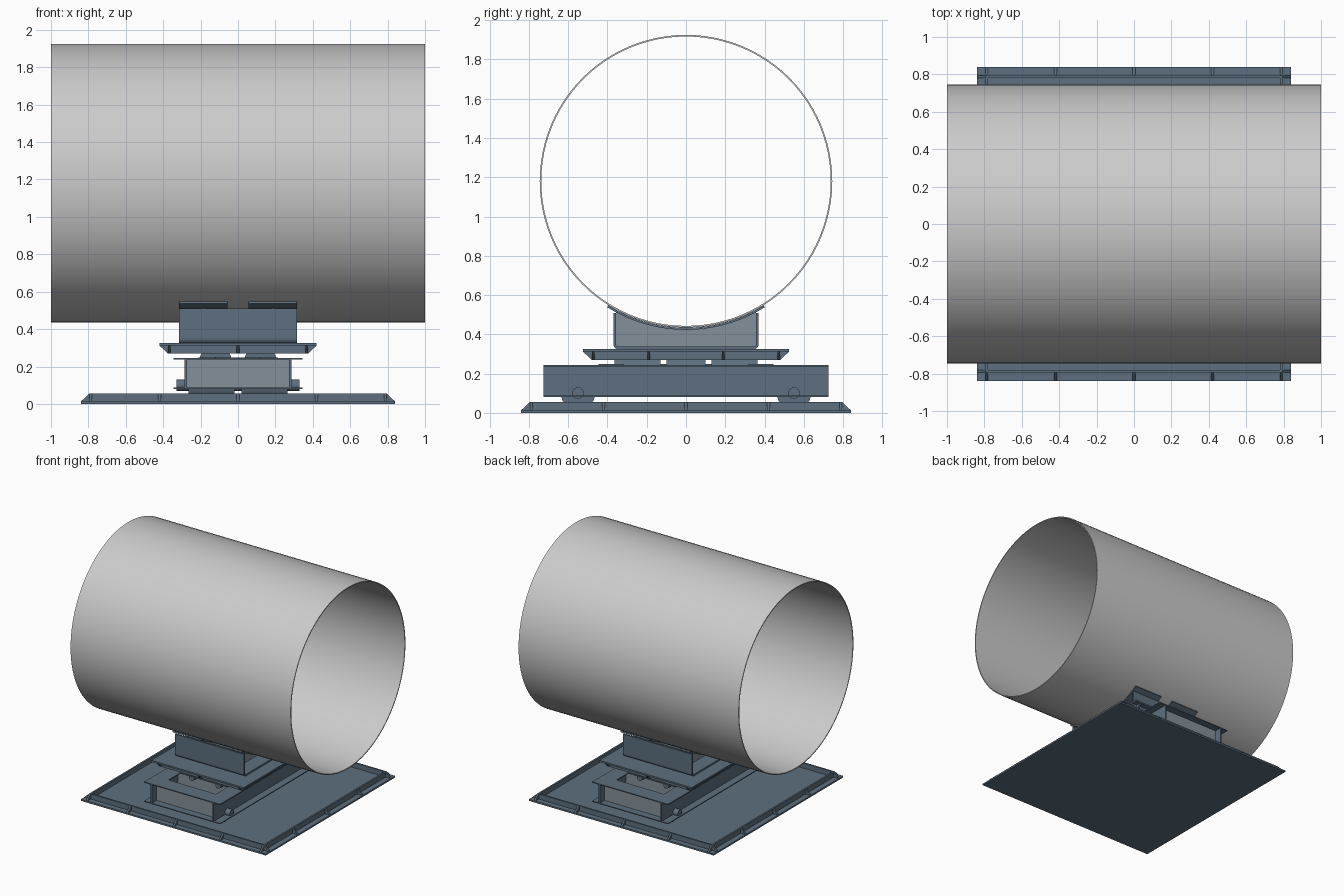
import bpy, bmesh
from math import sin, cos, pi, radians, sqrt
from mathutils import Matrix, Vector

if "Cube" in bpy.data.objects:
    bpy.data.objects.remove(bpy.data.objects["Cube"])


def material(name, rgb):
    m = bpy.data.materials.new(name)
    m.diffuse_color = (*rgb, 1)
    m.use_nodes = True
    m.node_tree.nodes["Principled BSDF"].inputs["Base Color"].default_value = m.diffuse_color
    return m


STEEL = material("blue_steel", (0.11, 0.16, 0.21))
PALE = material("pale_steel", (0.23, 0.28, 0.32))
PIPE_Z = 1.18


def finish(name, bm, mat=None, smooth=False):
    bmesh.ops.recalc_face_normals(bm, faces=bm.faces)
    me = bpy.data.meshes.new(name)
    bm.to_mesh(me)
    bm.free()
    ob = bpy.data.objects.new(name, me)
    bpy.context.collection.objects.link(ob)
    if mat:
        me.materials.append(mat)
    if smooth:
        bpy.ops.object.select_all(action='DESELECT')
        ob.select_set(True)
        bpy.context.view_layer.objects.active = ob
        bpy.ops.object.shade_smooth_by_angle(angle=radians(30))
    return ob


def box(bm, x0, x1, y0, y1, z0, z1):
    m = Matrix.Translation(((x0 + x1) / 2, (y0 + y1) / 2, (z0 + z1) / 2))
    m = m @ Matrix.Diagonal((x1 - x0, y1 - y0, z1 - z0, 1))
    bmesh.ops.create_cube(bm, size=1, matrix=m)


def prism(bm, pts, along):
    """Extrude a closed outline of 3D points by a vector."""
    face = bm.faces.new([bm.verts.new(p) for p in pts])
    ext = bmesh.ops.extrude_face_region(bm, geom=[face])
    moved = [v for v in ext["geom"] if isinstance(v, bmesh.types.BMVert)]
    bmesh.ops.translate(bm, verts=moved, vec=Vector(along))


def cylinder(bm, axis, a, b, c, d, r, n):
    """Cylinder from a to b on the axis; c = other horizontal centre, d = z."""
    mid = (a + b) / 2
    if axis == 'x':
        m = Matrix.Translation((mid, c, d)) @ Matrix.Rotation(pi / 2, 4, 'Y')
    else:
        m = Matrix.Translation((c, mid, d)) @ Matrix.Rotation(pi / 2, 4, 'X')
    bmesh.ops.create_cone(bm, cap_ends=True, segments=n, radius1=r, radius2=r,
                          depth=b - a, matrix=m)


# Plate with a raised rim and triangular gussets; up=-1 hangs the rim below
def tray(name, hx, hy, z, up, gx, gy):
    bm = bmesh.new()
    t, h, inset, w = 0.013, 0.042, 0.045, 0.014
    za, zb = z + up * t, z + up * (t + h)
    box(bm, -hx, hx, -hy, hy, min(z, za), max(z, za))
    rx, ry = hx - inset, hy - inset
    lo, hi = min(za, zb), max(za, zb)
    for s in (-1, 1):
        a, b = sorted((s * rx, s * (rx - w)))
        box(bm, a, b, -ry, ry, lo, hi)
        a, b = sorted((s * ry, s * (ry - w)))
        box(bm, -rx, rx, a, b, lo, hi)
        for g in gx + [rx - 0.007, -rx + 0.007]:
            prism(bm, [(g - .007, s * ry, za), (g - .007, s * hy, za),
                       (g - .007, s * ry, zb)], (.014, 0, 0))
        for g in gy + [ry - 0.007, -ry + 0.007]:
            prism(bm, [(s * rx, g - .007, za), (s * hx, g - .007, za),
                       (s * rx, g - .007, zb)], (0, .014, 0))
    finish(name, bm, STEEL)


tray("base_tray", 0.84, 0.84, 0.0, 1, [-.42, 0, .42], [-.42, 0, .42])
tray("upper_tray", 0.42, 0.525, 0.325, -1, [0], [-.19, .19])

# Rolling frame: I-beams lengthways, across the ends and across the middle
Z0, Z1, FL = 0.08, 0.245, 0.008
WX, WY, CY, HF = 0.28, 0.66, 0.38, 0.065
bm = bmesh.new()
for s in (-1, 1):
    box(bm, s * WX - .006, s * WX + .006, -.725, .725, Z0, Z1)
    for z in (Z0, Z1 - FL):
        box(bm, s * WX - HF, s * WX + HF, -.725, .725, z, z + FL)
finish("frame_side_beams", bm, STEEL)

bm = bmesh.new()
for s in (-1, 1):
    for y, dz in ((WY, 0), (CY, .004)):
        for z in (Z0 + dz, Z1 - FL + dz):
            box(bm, -WX + HF, WX - HF, s * y - HF, s * y + HF, z, z + FL)
finish("frame_cross_flanges", bm, STEEL)

bm = bmesh.new()
for y in (-WY, WY, -CY, CY):
    box(bm, -WX, WX, y - .006, y + .006, Z0 + .002, Z1 - .002)
finish("frame_cross_webs", bm, PALE)

# Lower rollers turn on x pins, upper rollers on y pins
R = 0.087
bm = bmesh.new()
pins = bmesh.new()
for s in (-1, 1):
    for a, b in ((-.265, -.02), (.02, .265)):
        cylinder(bm, 'x', a, b, s * .55, .1, R, 32)
    cylinder(pins, 'x', -.33, .33, s * .55, .1, .03, 16)
    for a, b in ((-.365, -.13), (-.1, .1), (.13, .365)):
        cylinder(bm, 'y', a, b, s * .12, .225, R, 32)
    cylinder(pins, 'y', -.43, .43, s * .12, .225, .025, 16)
finish("rollers", bm, STEEL, True)
finish("roller_pins", pins, STEEL, True)

# Saddle: U-shaped channel with rounded lower corners
def u_outline(y, z, r):
    pts = [(-y, .51)]
    for s in (-1, 1):
        arc = [(s * (y - r + r * cos(a)), z + r - r * sin(a))
               for a in (0, pi / 8, pi / 4, 3 * pi / 8, pi / 2)]
        pts += arc if s < 0 else arc[::-1]
    return pts + [(y, .51)]


bm = bmesh.new()
outline = u_outline(.37, .325, .025) + u_outline(.357, .338, .012)[::-1]
prism(bm, [(-.315, y, z) for y, z in outline], (.63, 0, 0))
finish("saddle_channel", bm, STEEL)

# Curved-top webs across the channel
bm = bmesh.new()
ys = [.357 - .714 * i / 24 for i in range(25)]
web = [(-.357, .338), (.357, .338)] + \
      [(y, PIPE_Z - sqrt(.757 ** 2 - y * y)) for y in ys]
for x in (-.185, .185):
    prism(bm, [(x - .007, y, z) for y, z in web], (.014, 0, 0))
finish("saddle_webs", bm, PALE)

# Curved pads between saddle and pipe
bm = bmesh.new()
angles = [radians(-32 + 64 * i / 24) for i in range(25)]
pad = [(r * sin(a), PIPE_Z - r * cos(a))
       for r, seq in ((.746, angles), (.757, angles[::-1])) for a in seq]
for x in (-.315, .055):
    prism(bm, [(x, y, z) for y, z in pad], (.26, 0, 0))
finish("saddle_pads", bm, STEEL, True)

# Open thin-walled pipe
bm = bmesh.new()
N = 96
rings = [[bm.verts.new((x, r * sin(2 * pi * i / N), PIPE_Z + r * cos(2 * pi * i / N)))
          for i in range(N)]
         for x, r in ((-1, .745), (1, .745), (1, .737), (-1, .737))]
for k in range(4):
    a, b = rings[k], rings[(k + 1) % 4]
    for i in range(N):
        j = (i + 1) % N
        bm.faces.new((a[i], a[j], b[j], b[i]))
finish("pipe", bm, None, True)
